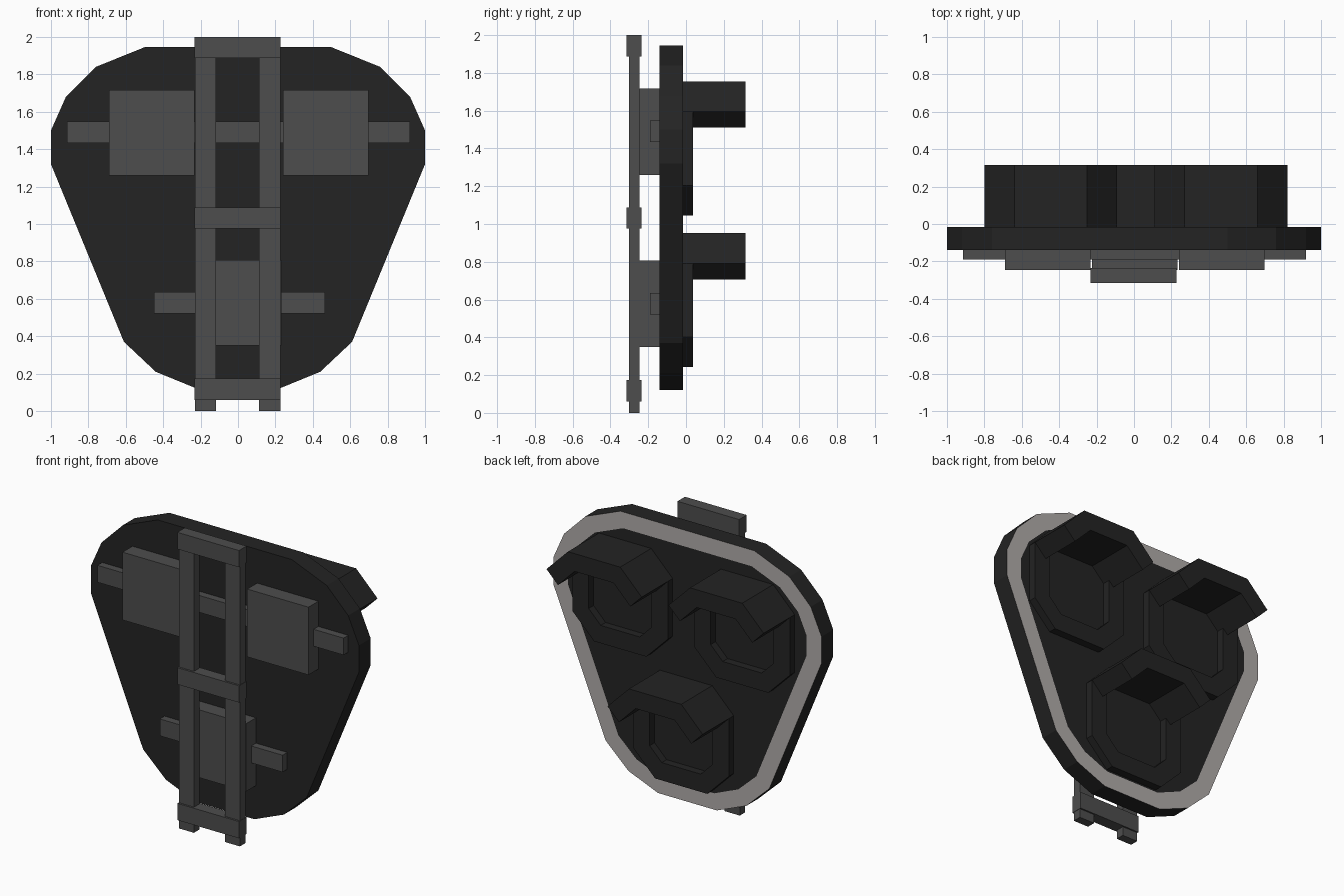
import bpy, bmesh

if "Cube" in bpy.data.objects:
    bpy.data.objects.remove(bpy.data.objects["Cube"])


def material(name, r, g, b):
    m = bpy.data.materials.new(name)
    m.use_nodes = True
    m.diffuse_color = (r, g, b, 1)
    m.node_tree.nodes["Principled BSDF"].inputs["Base Color"].default_value = (r, g, b, 1)
    return m


BLACK = material("matte black", 0.017, 0.017, 0.017)
GREY = material("bracket grey", 0.075, 0.075, 0.075)
PALE = material("pale border", 0.44, 0.41, 0.40)


def finish(bm, name, mats):
    bmesh.ops.recalc_face_normals(bm, faces=bm.faces)
    me = bpy.data.meshes.new(name)
    bm.to_mesh(me)
    bm.free()
    for m in mats:
        me.materials.append(m)
    ob = bpy.data.objects.new(name, me)
    bpy.context.collection.objects.link(ob)
    return ob


def box(name, x, y, z, mat=GREY):
    bm = bmesh.new()
    bmesh.ops.create_cube(bm, size=1)
    for v in bm.verts:
        v.co = [lo + (c + 0.5) * (hi - lo) for c, (lo, hi) in zip(v.co, (x, y, z))]
    return finish(bm, name, [mat])


def band(name, outer, inner, y0, y1, closed=True, filled=False, mats=(BLACK,)):
    """Strip between two matching x-z outlines, extruded along y.
    Filled closes the middle with a panel; an open strip gets end caps.
    The back of the strip takes the last material."""
    bm = bmesh.new()
    of, inf, ob, inb = [[bm.verts.new((x, y, z)) for x, z in pts]
                        for y, pts in ((y0, outer), (y0, inner), (y1, outer), (y1, inner))]
    n = len(outer)
    for i in range(n if closed else n - 1):
        j = (i + 1) % n
        bm.faces.new((of[i], of[j], inf[j], inf[i]))
        back = bm.faces.new((ob[i], ob[j], inb[j], inb[i]))
        back.material_index = len(mats) - 1
        bm.faces.new((of[i], of[j], ob[j], ob[i]))
        if not filled:
            bm.faces.new((inf[i], inf[j], inb[j], inb[i]))
    if filled:
        bm.faces.new(inf)
        bm.faces.new(inb)
    if not closed:
        for i in (0, n - 1):
            bm.faces.new((of[i], inf[i], inb[i], ob[i]))
    return finish(bm, name, mats)


def mirrored(half):
    return half + [(-x, z) for x, z in reversed(half)]


# Backing plate with a pale border on its rear face
rim = mirrored([(0.5, 1.945), (0.76, 1.84), (0.92, 1.68), (1.0, 1.5),
                (1.0, 1.32), (0.61, 0.37), (0.44, 0.21), (0.22, 0.12)])
panel = mirrored([(0.48, 1.835), (0.69, 1.75), (0.825, 1.62), (0.89, 1.475),
                  (0.89, 1.345), (0.515, 0.43), (0.38, 0.305), (0.2, 0.23)])
band("backing_plate", rim, panel, -0.14, -0.015, filled=True, mats=(BLACK, PALE))


# Lamps: chamfered octagonal bezel with a three-sided hood above
def octagon(cx, cz, half, flat):
    right = [(flat, half), (half, flat), (half, -flat), (flat, -half)]
    return [(cx + x, cz + z) for x, z in mirrored(right)]


for name, cx, cz in (("upper_right", -0.445, 1.4), ("upper_left", 0.465, 1.4),
                     ("lower", 0.01, 0.597)):
    band(name + "_lamp_bezel", octagon(cx, cz, 0.355, 0.195),
         octagon(cx, cz, 0.235, 0.145), -0.02, 0.037)
    hood_out = [(cx + x, cz + z) for x, z in mirrored([(0.355, 0.195), (0.195, 0.355)])]
    hood_in = [(cx + x, cz + z) for x, z in mirrored([(0.27, 0.11), (0.145, 0.235)])]
    band(name + "_lamp_hood", hood_out, hood_in, 0.037, 0.315, closed=False)

# Lamp housings and the bars running through them
for name, x0, z0 in (("upper_right", -0.69, 1.26), ("upper_left", 0.24, 1.26),
                     ("lower", -0.225, 0.35)):
    box(name + "_lamp_housing", (x0, x0 + 0.457), (-0.245, -0.14), (z0, z0 + 0.457))
box("upper_bar", (-0.915, 0.92), (-0.19, -0.14), (1.433, 1.547))
box("lower_bar", (-0.45, 0.465), (-0.19, -0.14), (0.522, 0.636))

# Ladder-like mounting bracket
for name, x0 in (("right_rail", -0.23), ("left_rail", 0.113)):
    box(name, (x0, x0 + 0.113), (-0.302, -0.245), (0, 1.99))
for name, z0 in (("bottom_rung", 0.06), ("middle_rung", 0.975), ("top_rung", 1.887)):
    box(name, (-0.232, 0.228), (-0.315, -0.235), (z0, z0 + 0.113))
